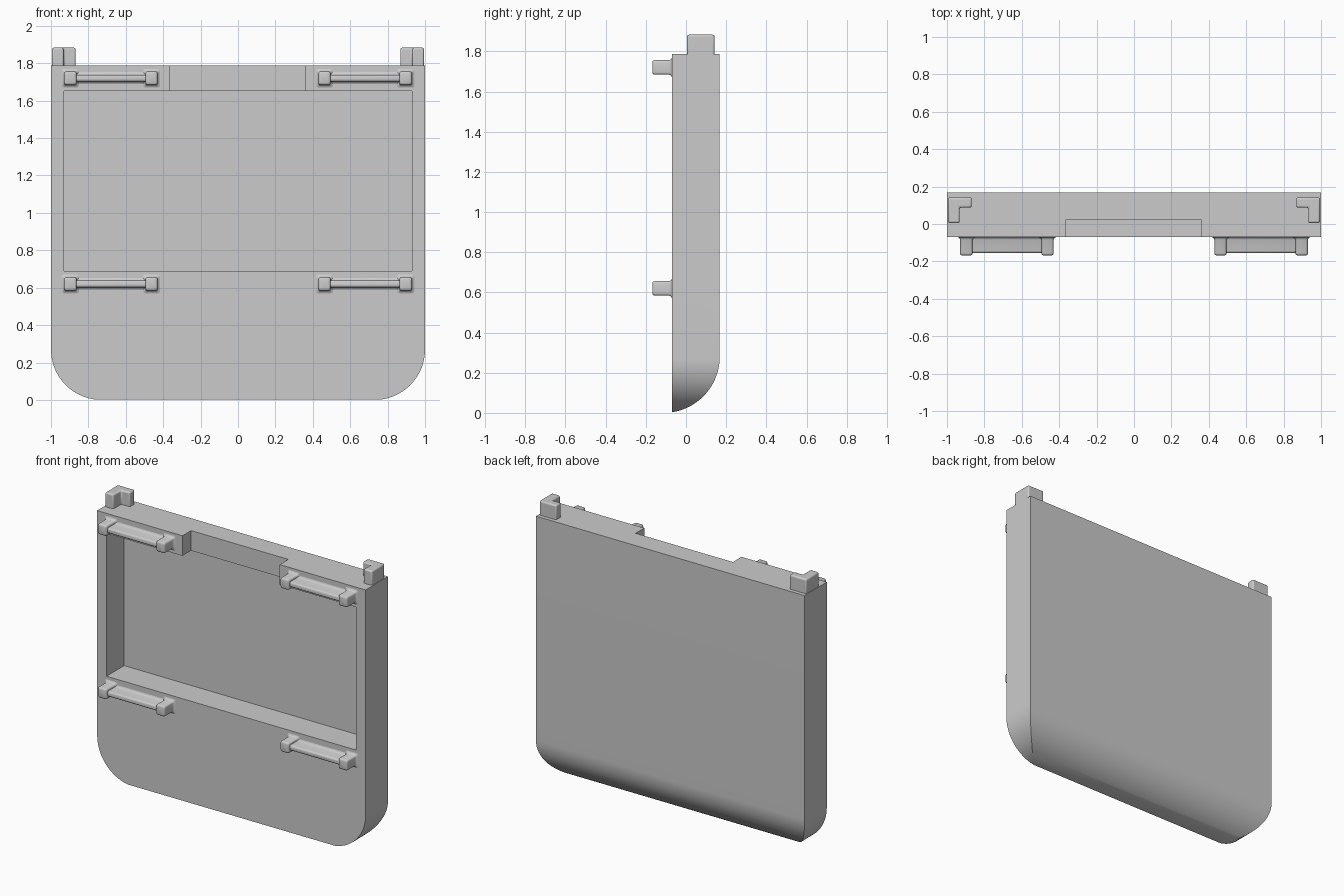
import bpy, bmesh, math
from mathutils import Vector

if "Cube" in bpy.data.objects:
    bpy.data.objects.remove(bpy.data.objects["Cube"])

FRONT, BACK, TOP = -0.07, 0.168, 1.787


def make(name, bm):
    bmesh.ops.recalc_face_normals(bm, faces=bm.faces)
    me = bpy.data.meshes.new(name)
    bm.to_mesh(me)
    bm.free()
    ob = bpy.data.objects.new(name, me)
    bpy.context.collection.objects.link(ob)
    return ob


def prism(name, points, offset):
    """Extrude a closed 3D outline along an offset vector."""
    bm = bmesh.new()
    face = bm.faces.new([bm.verts.new(p) for p in points])
    geo = bmesh.ops.extrude_face_region(bm, geom=[face])["geom"]
    bmesh.ops.translate(bm, vec=Vector(offset),
                        verts=[g for g in geo if isinstance(g, bmesh.types.BMVert)])
    return make(name, bm)


def block(name, x0, x1, y0, y1, z0, z1):
    return prism(name, [(x0, y0, z0), (x1, y0, z0), (x1, y1, z0), (x0, y1, z0)],
                 (0, 0, z1 - z0))


def arc(cx, cy, r, a0, a1, n=24):
    return [(cx + r * math.cos(math.radians(a0 + (a1 - a0) * i / n)),
             cy + r * math.sin(math.radians(a0 + (a1 - a0) * i / n))) for i in range(n + 1)]


def smooth(ob):
    bpy.ops.object.select_all(action='DESELECT')
    ob.select_set(True)
    bpy.context.view_layer.objects.active = ob
    bpy.ops.object.shade_smooth_by_angle(angle=math.radians(35))


def boolean(ob, cutter, operation):
    mod = ob.modifiers.new("cut", 'BOOLEAN')
    mod.operation, mod.solver, mod.object = operation, 'EXACT', cutter
    cutter.hide_render = True
    bpy.context.view_layer.objects.active = ob
    bpy.ops.object.modifier_apply(modifier=mod.name)
    bpy.data.objects.remove(cutter)


# panel: front outline crossed with the side profile
R = 0.27
outline = ([(1, TOP), (-1, TOP)] + arc(-1 + R, R, R, 180, 270) + arc(1 - R, R, R, 270, 360))
body = prism("panel_body", [(x, FRONT, z) for x, z in outline], (0, BACK - FRONT, 0))
S = 0.28
start = -math.degrees(math.acos((FRONT - (BACK - S)) / S))
side = [(BACK, TOP + 0.1), (FRONT - 0.1, TOP + 0.1), (FRONT - 0.1, S - S * math.sin(math.radians(-start)))]
side += arc(BACK - S, S, S, start, 0)
boolean(body, prism("side_profile", [(-1.2, y, z) for y, z in side], (2.4, 0, 0)), 'INTERSECT')

# front pocket and top notch
boolean(body, block("pocket_cutter", -0.93, 0.93, FRONT - 0.1, 0.117, 0.69, 1.652), 'DIFFERENCE')
boolean(body, block("notch_cutter", -0.365, 0.36, FRONT - 0.1, 0.022, 1.6, TOP + 0.1), 'DIFFERENCE')
smooth(body)


def flared_block(name, x0, x1, zc, half, sections):
    """Rounded block growing out of the front face, with a soft foot and rim."""
    bm = bmesh.new()
    rings = []
    for y, grow in sections:
        hx, hz = (x1 - x0) / 2 + grow, half + grow
        r, ring = 0.012, []
        for sx, sz, a in ((1, 1, 0), (-1, 1, 90), (-1, -1, 180), (1, -1, 270)):
            for x, z in arc((x0 + x1) / 2 + sx * (hx - r), zc + sz * (hz - r), r, a, a + 90, 4):
                ring.append(bm.verts.new((x, y, z)))
        rings.append(ring)
    for a, b in zip(rings, rings[1:]):
        for i in range(len(a)):
            j = (i + 1) % len(a)
            bm.faces.new((a[i], a[j], b[j], b[i]))
    bm.faces.new(rings[0])
    bm.faces.new(rings[-1])
    smooth(make(name, bm))


def sections(tip):
    return [(FRONT + 0.01, 0.014), (FRONT, 0.014), (FRONT - 0.003, 0.007),
            (FRONT - 0.007, 0.003), (FRONT - 0.014, 0), (tip + 0.012, 0),
            (tip + 0.006, -0.0016), (tip + 0.002, -0.005), (tip, -0.011)]


# four handles: two end posts joined by a thinner rib
for row, zc in (("upper", 1.72), ("lower", 0.62)):
    for label, s in (("left", -1), ("right", 1)):
        for part, a, b, half, tip in (("outer_post", 0.863, 0.93, 0.036, -0.168),
                                      ("inner_post", 0.43, 0.495, 0.036, -0.168),
                                      ("rib", 0.46, 0.9, 0.018, -0.155)):
            x0, x1 = sorted((s * a, s * b))
            flared_block(f"{row}_{label}_handle_{part}", x0, x1, zc, half, sections(tip))

# L-shaped corner pegs on the top edge
for label, s in (("left", -1), ("right", 1)):
    ell = [(0.995, 0.005), (0.995, 0.142), (0.868, 0.142), (0.868, 0.088), (0.932, 0.088), (0.932, 0.005)]
    peg = prism(f"{label}_corner_peg", [(s * x, y, TOP - 0.03) for x, y in ell], (0, 0, 1.883 - TOP + 0.03))
    bev = peg.modifiers.new("soft_edges", 'BEVEL')
    bev.width, bev.segments = 0.01, 3
    smooth(peg)
